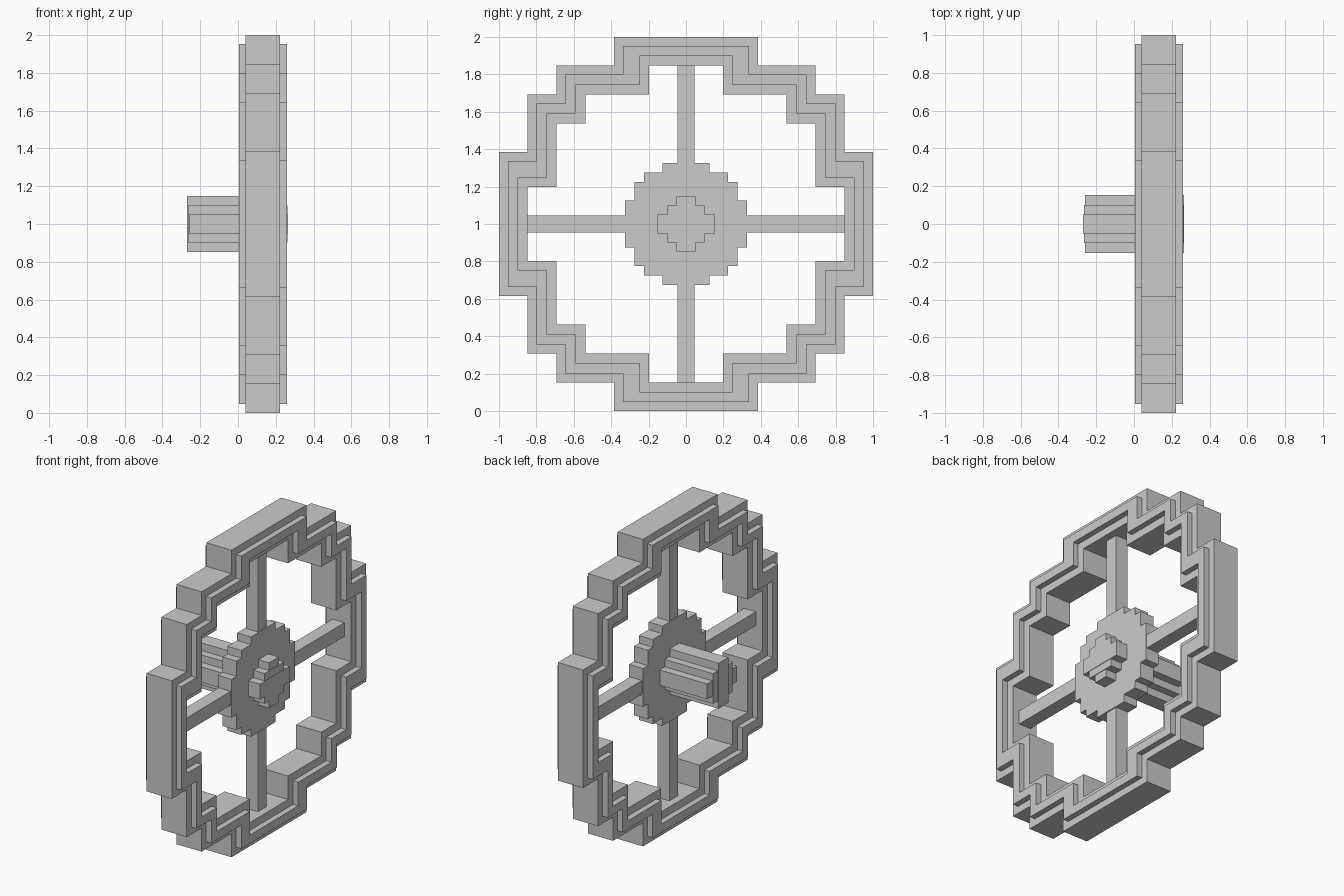
import bpy, bmesh

cube = bpy.data.objects.get("Cube")
if cube:
    bpy.data.objects.remove(cube, do_unlink=True)

grey = bpy.data.materials.new("plain_grey")
grey.use_nodes = True
grey.diffuse_color = (0.6, 0.6, 0.6, 1)
grey.node_tree.nodes["Principled BSDF"].inputs["Base Color"].default_value = (0.6, 0.6, 0.6, 1)

MID = 0.132   # middle plane of the wheel along x
U = 2 / 13    # step size of the rim


def stepped_loop(corners, scale=1, shift=0):
    """Rotate a quarter outline (from top to side) into a closed loop."""
    pts = [(y * scale + shift, z * scale + shift) for y, z in corners]
    loop = []
    for _ in range(4):
        loop += pts
        pts = [(z, -y) for y, z in pts]
    return loop


def finish(name, bm):
    bmesh.ops.recalc_face_normals(bm, faces=bm.faces)
    mesh = bpy.data.meshes.new(name)
    bm.to_mesh(mesh)
    bm.free()
    mesh.materials.append(grey)
    obj = bpy.data.objects.new(name, mesh)
    bpy.context.collection.objects.link(obj)
    return obj


def verts_at(bm, loop, x):
    return [bm.verts.new((x, y, z + 1)) for y, z in loop]


def prism(name, loop, x0, x1):
    bm = bmesh.new()
    face = bm.faces.new(verts_at(bm, loop, x0))
    out = bmesh.ops.extrude_face_region(bm, geom=[face])["geom"]
    moved = [v for v in out if isinstance(v, bmesh.types.BMVert)]
    bmesh.ops.translate(bm, verts=moved, vec=(x1 - x0, 0, 0))
    # keep the starting cap so the solid stays closed
    if not face.is_valid:
        bm.faces.new([v for v in bm.verts if abs(v.co.x - x0) < 1e-6])
    return finish(name, bm)


def ring(name, outer, inner, x0, x1):
    bm = bmesh.new()
    loops = [verts_at(bm, outer, x0), verts_at(bm, outer, x1),
             verts_at(bm, inner, x1), verts_at(bm, inner, x0)]
    n = len(outer)
    for a, b in zip(loops, loops[1:] + loops[:1]):
        for i in range(n):
            j = (i + 1) % n
            bm.faces.new((a[i], a[j], b[j], b[i]))
    return finish(name, bm)


def box(name, x0, x1, y0, y1, z0, z1):
    return prism(name, [(y0, z0), (y1, z0), (y1, z1), (y0, z1)], x0, x1)


# Stepped rim with a raised band standing proud of both sides
outer = [(2.5, 6.5), (2.5, 5.5), (4.5, 5.5), (4.5, 4.5),
         (5.5, 4.5), (5.5, 2.5), (6.5, 2.5)]
inner = [(1.28, 5.5), (1.28, 4.5), (3.5, 4.5), (3.5, 3.5),
         (4.5, 3.5), (4.5, 1.28), (5.5, 1.28)]
ring("rim", stepped_loop(outer, U), stepped_loop(inner, U), MID - 0.091, MID + 0.091)
ring("rim_raised_band", stepped_loop(outer, U, -0.047), stepped_loop(inner, U, 0.051),
     MID - 0.128, MID + 0.128)

# Four square spokes
S, H = 0.045, 0.043
for name, sign in (("upper", 1), ("lower", -1)):
    lo, hi = sorted((sign * 0.3, sign * 0.85))
    box(name + "_spoke", MID - H, MID + H, -S, S, lo, hi)
for name, sign in (("back", 1), ("front", -1)):
    lo, hi = sorted((sign * 0.3, sign * 0.85))
    box(name + "_spoke", MID - H, MID + H, lo, hi, -S, S)

# Stepped hub disc
prism("hub_disc", stepped_loop(outer, 0.05), MID - 0.05, MID + 0.05)

# Axle built of three crossed bars of slightly different lengths
for name, half_y, half_z, x0, x1 in (("axle_upright_bar", 0.05, 0.148, -0.27, 0.258),
                                     ("axle_square_bar", 0.1, 0.098, -0.265, 0.262),
                                     ("axle_flat_bar", 0.153, 0.05, -0.26, 0.265)):
    box(name, x0, x1, -half_y, half_y, -half_z, half_z)
